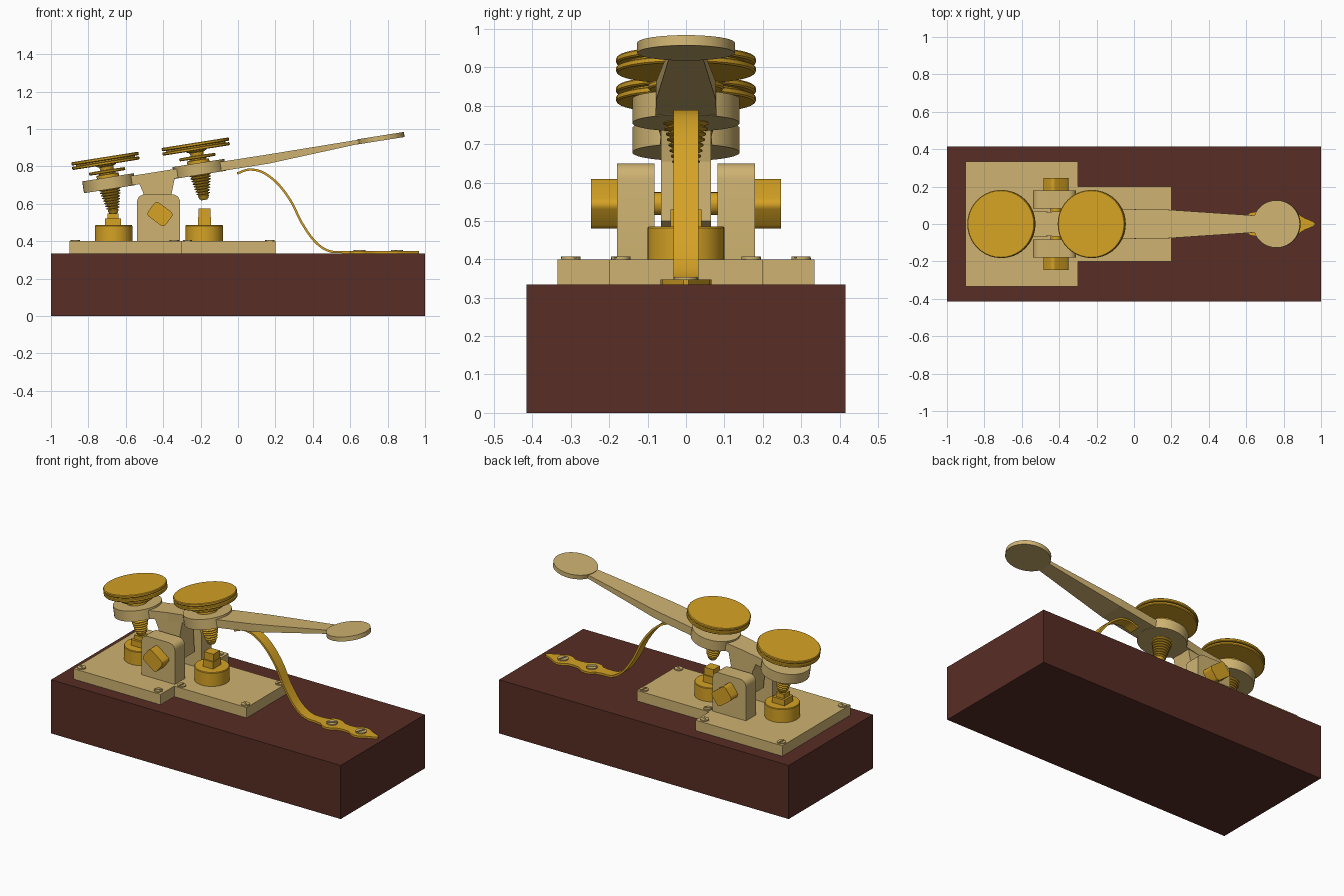
import bpy, bmesh, math
from mathutils import Matrix, Vector

if "Cube" in bpy.data.objects:
    bpy.data.objects.remove(bpy.data.objects["Cube"])


def material(name, rgb):
    m = bpy.data.materials.new(name)
    m.diffuse_color = (*rgb, 1)
    m.use_nodes = True
    m.node_tree.nodes["Principled BSDF"].inputs["Base Color"].default_value = m.diffuse_color
    return m


WOOD = material("dark brown wood", (0.098, 0.026, 0.018))
TAN = material("pale brass", (0.62, 0.45, 0.165))
GOLD = material("gold brass", (0.66, 0.36, 0.018))

# Lever frame: origin at the rear boss centre, tilted up toward +x
LEVER = Matrix.Translation((-0.69, 0, 0.71)) @ Matrix.Rotation(math.radians(-9), 4, 'Y')


def skin(name, rings, mat, matrix=Matrix(), smooth=True):
    """Closed solid through a list of equal-length rings."""
    bm = bmesh.new()
    vs = [[bm.verts.new(matrix @ Vector(p)) for p in r] for r in rings]
    n = len(vs[0])
    for a, b in zip(vs, vs[1:]):
        for i in range(n):
            bm.faces.new((a[i], a[(i + 1) % n], b[(i + 1) % n], b[i]))
    bm.faces.new(vs[0])
    bm.faces.new(vs[-1])
    bmesh.ops.recalc_face_normals(bm, faces=bm.faces)
    me = bpy.data.meshes.new(name)
    bm.to_mesh(me)
    bm.free()
    me.materials.append(mat)
    ob = bpy.data.objects.new(name, me)
    bpy.context.collection.objects.link(ob)
    if smooth:
        bpy.ops.object.select_all(action='DESELECT')
        ob.select_set(True)
        bpy.context.view_layer.objects.active = ob
        bpy.ops.object.shade_smooth_by_angle(angle=math.radians(30))
    return ob


def prism_z(name, pts, z0, z1, mat, **k):
    return skin(name, [[(x, y, z) for x, y in pts] for z in (z0, z1)], mat, **k)


def prism_y(name, pts, y0, y1, mat, **k):
    return skin(name, [[(x, y, z) for x, z in pts] for y in (y0, y1)], mat, **k)


def box(name, x0, x1, y0, y1, z0, z1, mat):
    return prism_z(name, [(x0, y0), (x1, y0), (x1, y1), (x0, y1)], z0, z1, mat, smooth=False)


def lathe(name, profile, mat, matrix, n=40):
    rings = [[(r * math.cos(2 * math.pi * i / n), r * math.sin(2 * math.pi * i / n), z)
              for i in range(n)] for r, z in profile]
    return skin(name, rings, mat, matrix)


def loft_x(name, sections, mat, matrix):
    """Rectangular sections (x, half width, bottom, top)."""
    return skin(name, [[(x, -h, a), (x, h, a), (x, h, b), (x, -h, b)]
                       for x, h, a, b in sections], mat, matrix, smooth=False)


def rounded(cx, cz, w, h, r, angle=0):
    """Rounded rectangle outline."""
    pts = []
    for q, (sx, sz) in enumerate(((1, 1), (-1, 1), (-1, -1), (1, -1))):
        for j in range(6):
            t = math.pi / 2 * (q + j / 5)
            x = sx * (w / 2 - r) + r * math.cos(t)
            z = sz * (h / 2 - r) + r * math.sin(t)
            pts.append((cx + x * math.cos(angle) - z * math.sin(angle),
                        cz + x * math.sin(angle) + z * math.cos(angle)))
    return pts


def screw(name, x, y, z, r, mat, turn):
    """Slotted head: a low disc with two raised half discs."""
    m = Matrix.Translation((x, y, z)) @ Matrix.Rotation(turn, 4, 'Z')
    lathe(name, [(r, -0.004), (r, 0.003)], mat, m, 20)
    for s in (1, -1):
        arc = [(r * math.cos(t), s * r * math.sin(t))
               for t in [0.16 + (math.pi - 0.32) * i / 10 for i in range(11)]]
        prism_z(name + "_half", arc, 0.002, 0.007, mat, matrix=m)


# Wooden base and stepped plate
box("base", -1, 1, -0.415, 0.415, 0, 0.335, WOOD)
prism_z("plate", [(-0.9, -0.335), (-0.3, -0.335), (-0.3, -0.2), (0.2, -0.2),
                  (0.2, 0.2), (-0.3, 0.2), (-0.3, 0.335), (-0.9, 0.335)],
        0.335, 0.40, TAN, smooth=False)
for i, (x, y) in enumerate(((-0.87, 0.3), (-0.34, 0.3), (-0.27, 0.17), (0.17, 0.17))):
    for s in (1, -1):
        screw("plate_screw", x, s * y, 0.40, 0.025, TAN, 0.5 + i + s)

# Pivot posts, side knobs and axle
post = [(-0.54, 0.40), (-0.31, 0.40)]
for cx, a0 in ((-0.35, 0), (-0.50, math.pi / 2)):
    post += [(cx + 0.04 * math.cos(a0 + t * math.pi / 10),
              0.61 + 0.04 * math.sin(a0 + t * math.pi / 10)) for t in range(6)]
knob = rounded(-0.417, 0.545, 0.118, 0.092, 0.02, math.radians(-37))
for s in (1, -1):
    prism_y("pivot_post", post, s * 0.082, s * 0.18, TAN)
    prism_y("side_knob", knob, s * 0.18, s * 0.247, GOLD)
prism_y("axle", rounded(-0.417, 0.545, 0.06, 0.06, 0.0299), -0.15, 0.15, GOLD)

# Lever: beam, tapered neck, round finger pad, bosses
loft_x("lever_beam", [(0, 0.07, -0.03, 0.02), (0.25, 0.065, -0.03, 0.02),
                      (0.5, 0.08, -0.03, 0.02), (0.86, 0.078, -0.03, 0.019),
                      (1.36, 0.045, -0.001, 0.021), (1.45, 0.045, -0.001, 0.021)], TAN, LEVER)
lathe("finger_pad", [(0.127, -0.003), (0.127, 0.024)], TAN,
      LEVER @ Matrix.Translation((1.473, 0, 0)))

# Hanging block that joins the lever to the axle
prism_y("pivot_block", [(-0.54, 0.735), (-0.505, 0.655), (-0.49, 0.50), (-0.45, 0.475),
                        (-0.38, 0.475), (-0.345, 0.50), (-0.355, 0.655), (-0.335, 0.755)],
        -0.065, 0.065, TAN, smooth=False)

# Two adjusting screws: threaded tip, collar, nut, stem and grooved knob
thread = [(0.016, -0.168), (0.024, -0.160), (0.03, -0.145)]
for i in range(8):
    w = -0.14 + i * 0.0145
    r = 0.036 + i * 0.0033
    thread += [(r - 0.012, w), (r, w + 0.005), (r, w + 0.008), (r - 0.012, w + 0.0135)]
cap = [(0.06, 0.03), (0.06, 0.048), (0.045, 0.05), (0.045, 0.055), (0.095, 0.056),
       (0.098, 0.06), (0.098, 0.068), (0.095, 0.072), (0.035, 0.073), (0.038, 0.09),
       (0.055, 0.097), (0.055, 0.1), (0.178, 0.1), (0.182, 0.104), (0.182, 0.114),
       (0.178, 0.117), (0.16, 0.117), (0.16, 0.124), (0.178, 0.124), (0.182, 0.128),
       (0.182, 0.138), (0.178, 0.142)]
for side, u in (("rear", 0), ("front", 0.489)):
    m = LEVER @ Matrix.Translation((u, 0, 0))
    lathe(side + "_boss", [(0.14, -0.032), (0.14, 0.032)], TAN, m)
    lathe(side + "_thread", thread, GOLD, m)
    lathe(side + "_knob", cap, GOLD, m)

# Contacts under the screws
for side, x in (("rear", -0.665), ("front", -0.18)):
    lathe(side + "_contact", [(0.1, 0.40), (0.1, 0.482), (0.097, 0.486)], GOLD,
          Matrix.Translation((x, 0, 0)))
box("rear_contact_foot", -0.71, -0.625, -0.042, 0.042, 0.48, 0.522, GOLD)
box("rear_contact_tip", -0.697, -0.64, -0.028, 0.028, 0.52, 0.548, GOLD)
box("front_contact_foot", -0.215, -0.145, -0.04, 0.04, 0.48, 0.53, GOLD)
box("front_contact_tip", -0.212, -0.148, -0.032, 0.032, 0.53, 0.575, GOLD)

# Leaf spring: smooth ribbon from under the lever to the base
path = [Vector(p) for p in ((-0.005, 0.762), (0.06, 0.783), (0.135, 0.767), (0.215, 0.705),
                            (0.285, 0.61), (0.34, 0.50), (0.41, 0.40), (0.485, 0.348),
                            (0.57, 0.341))]
ext = [2 * path[0] - path[1]] + path + [2 * path[-1] - path[-2]]
line = []
for a, b, c, d in zip(ext, ext[1:], ext[2:], ext[3:]):
    for j in range(6):
        t = j / 6
        line.append(0.5 * (2 * b + (c - a) * t + (2 * a - 5 * b + 4 * c - d) * t * t
                           + (3 * b - a - 3 * c + d) * t ** 3))
line.append(path[-1])
rings = []
for i, p in enumerate(line):
    t = (line[min(i + 1, len(line) - 1)] - line[max(i - 1, 0)]).normalized()
    n = Vector((-t.y, t.x)) * 0.006
    a, b = p + n, p - n
    rings.append([(a.x, -0.033, a.y), (a.x, 0.033, a.y), (b.x, 0.033, b.y), (b.x, -0.033, b.y)])
skin("leaf_spring", rings, GOLD)

# Shaped spring foot with two screws
half = [(0.56, 0.033), (0.60, 0.04), (0.62, 0.06), (0.65, 0.066), (0.68, 0.06), (0.71, 0.04),
        (0.75, 0.033), (0.79, 0.036), (0.82, 0.055), (0.85, 0.062), (0.88, 0.052),
        (0.91, 0.033), (0.955, 0.014), (0.967, 0.006)]
prism_z("spring_foot", half + [(x, -y) for x, y in reversed(half)], 0.335, 0.347, GOLD)
for x, turn in ((0.65, 0.6), (0.85, 1.3)):
    screw("spring_screw", x, 0, 0.347, 0.032, TAN, turn)
